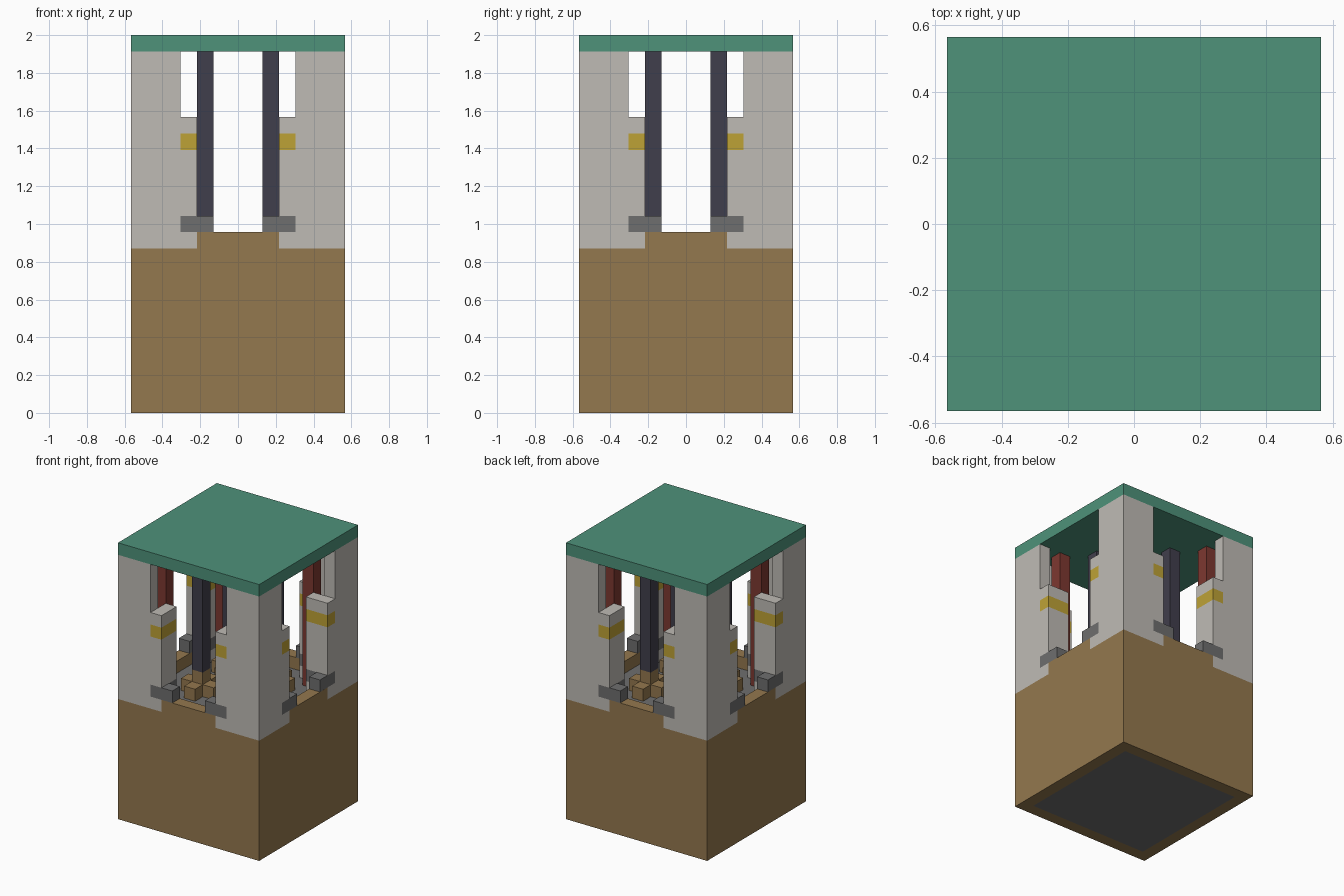
import bpy
import bmesh
from mathutils import Matrix, Vector

old = bpy.data.objects.get("Cube")
if old:
    bpy.data.objects.remove(old, do_unlink=True)

U = 2 / 23  # one block of the building grid


def material(name, rgb):
    linear = [((c / 255 + 0.055) / 1.055) ** 2.4 for c in rgb] + [1]
    mat = bpy.data.materials.new(name)
    mat.use_nodes = True
    mat.diffuse_color = linear
    mat.node_tree.nodes["Principled BSDF"].inputs["Base Color"].default_value = linear
    return mat


wood = material("tan wood", (148, 120, 78))
plaster = material("pale plaster", (191, 187, 181))
roof_green = material("roof green", (78, 146, 122))
yellow = material("yellow trim", (190, 162, 54))
stone = material("grey stone", (110, 110, 110))
iron = material("dark iron", (64, 62, 76))
brick = material("dark red", (125, 56, 48))


def add_box(bm, low, high, turn):
    low, high = Vector(low), Vector(high)
    size = high - low
    place = Matrix.Translation((low + high) / 2) @ Matrix.Diagonal((*size, 1))
    bmesh.ops.create_cube(bm, size=1, matrix=Matrix.Scale(U, 4) @ turn @ place)


def part(name, mat, boxes, turns=4, mirror=False):
    """Boxes in block units, repeated around z and optionally mirrored in x."""
    bm = bmesh.new()
    flips = [Matrix.Identity(4)]
    if mirror:
        flips.append(Matrix.Diagonal((-1, 1, 1, 1)))
    for i in range(turns):
        for flip in flips:
            turn = Matrix.Rotation(i * 1.5707963, 4, "Z") @ flip
            for low, high in boxes:
                add_box(bm, low, high, turn)
    bmesh.ops.recalc_face_normals(bm, faces=bm.faces)
    mesh = bpy.data.meshes.new(name)
    bm.to_mesh(mesh)
    bm.free()
    mesh.materials.append(mat)
    obj = bpy.data.objects.new(name, mesh)
    bpy.context.collection.objects.link(obj)
    return obj


# Base shell with a raised sill in each opening, around a stone core
part("base_walls", wood, [((-6.5, -6.5, 0), (5.5, -5.5, 10)),
                          ((-2.5, -6.5, 10), (2.5, -5.5, 11))])
part("stone_core", stone, [((-5.5, -5.5, 0), (5.5, 5.5, 10))], turns=1)

# Corner walls and the lower jambs beside each opening
part("corner_walls", plaster, [((-6.5, -6.5, 10), (-3.5, -5.5, 22)),
                               ((-6.5, -5.5, 10), (-5.5, -3.5, 22))])
part("jambs", plaster, [((-3.5, -6.5, low), (-2.5, -4.5, high))
                        for low, high in ((10, 11), (12, 16), (17, 18))], mirror=True)
part("jamb_bands", yellow, [((-3.5, -6.5, 16), (-2.5, -4.5, 17))], mirror=True)
part("jamb_stones", stone, [((-3.5, -6.5, 11), (-1.5, -5.5, 12)),
                            ((-3.5, -5.5, 11), (-2.5, -4.5, 12))], mirror=True)

# Corner posts, inner posts and their cross-shaped feet
part("corner_posts", brick, [((-4.5, -4.5, 10), (-3.5, -3.5, 22))])
part("inner_posts", iron, [((-2.5, -2.5, 12), (-1.5, -1.5, 22))])
part("post_feet", wood, [((-2.5, -2.5, 10), (-1.5, -1.5, 12)),
                         ((-3.5, -2.5, 10), (-2.5, -1.5, 11)),
                         ((-1.5, -2.5, 10), (-0.5, -1.5, 11)),
                         ((-2.5, -3.5, 10), (-1.5, -2.5, 11)),
                         ((-2.5, -1.5, 10), (-1.5, -0.5, 11))])

# Flat roof
part("roof", roof_green, [((-6.5, -6.5, 22), (6.5, 6.5, 23))], turns=1)
